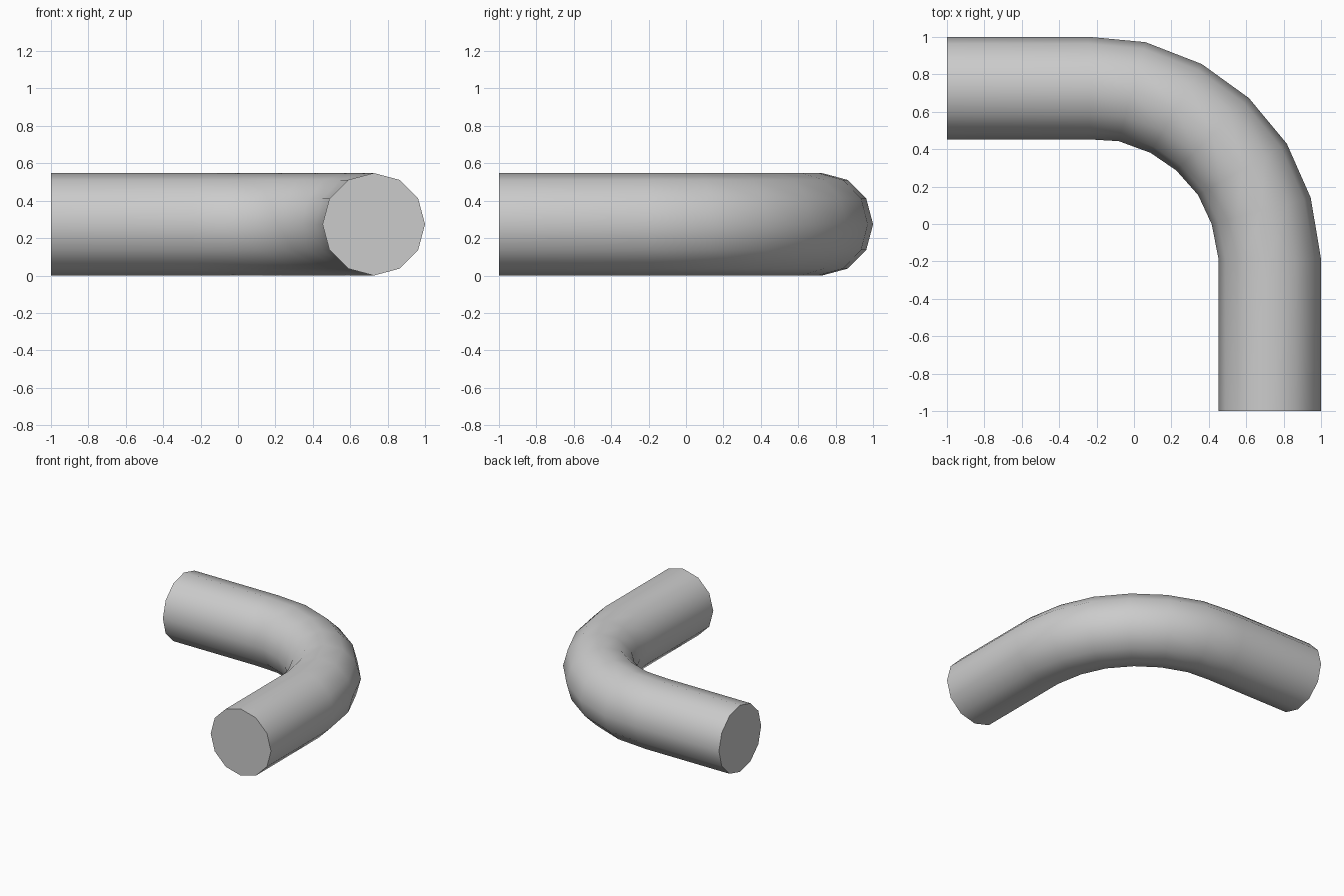
import bpy, bmesh, math
from mathutils import Vector

if "Cube" in bpy.data.objects:
    bpy.data.objects.remove(bpy.data.objects["Cube"])

SIDES, R = 12, 0.274

# Path of the pipe centre (x, y) with the heading of each ring's outward side
bend = [(-0.24, 0.7265), (-0.01, 0.7075), (0.225, 0.618), (0.42, 0.48),
        (0.58, 0.292), (0.68, 0.07), (0.726, -0.187)]
path = [(-1.0, 0.7265, 90)]
path += [(x, y, 90 - 15 * i) for i, (x, y) in enumerate(bend)]
path += [(0.726, -1.0, 0)]

bm = bmesh.new()

# Twelve-sided rings along the path
rings = []
for x, y, deg in path:
    out = Vector((math.cos(math.radians(deg)), math.sin(math.radians(deg)), 0))
    ring = []
    for k in range(SIDES):
        a = 2 * math.pi * k / SIDES
        p = Vector((x, y, R)) + out * R * math.cos(a) + Vector((0, 0, R * math.sin(a)))
        ring.append(bm.verts.new(p))
    rings.append(ring)

# Pipe wall
for a, b in zip(rings, rings[1:]):
    for k in range(SIDES):
        n = (k + 1) % SIDES
        bm.faces.new((a[k], a[n], b[n], b[k]))

# Flat end caps
bm.faces.new(rings[0])
bm.faces.new(rings[-1])
bmesh.ops.recalc_face_normals(bm, faces=bm.faces[:])

mesh = bpy.data.meshes.new("elbow_pipe")
bm.to_mesh(mesh)
bm.free()
pipe = bpy.data.objects.new("elbow_pipe", mesh)
bpy.context.collection.objects.link(pipe)

# Smooth wall, sharp rims
bpy.context.view_layer.objects.active = pipe
pipe.select_set(True)
bpy.ops.object.shade_smooth_by_angle(angle=math.radians(45))
